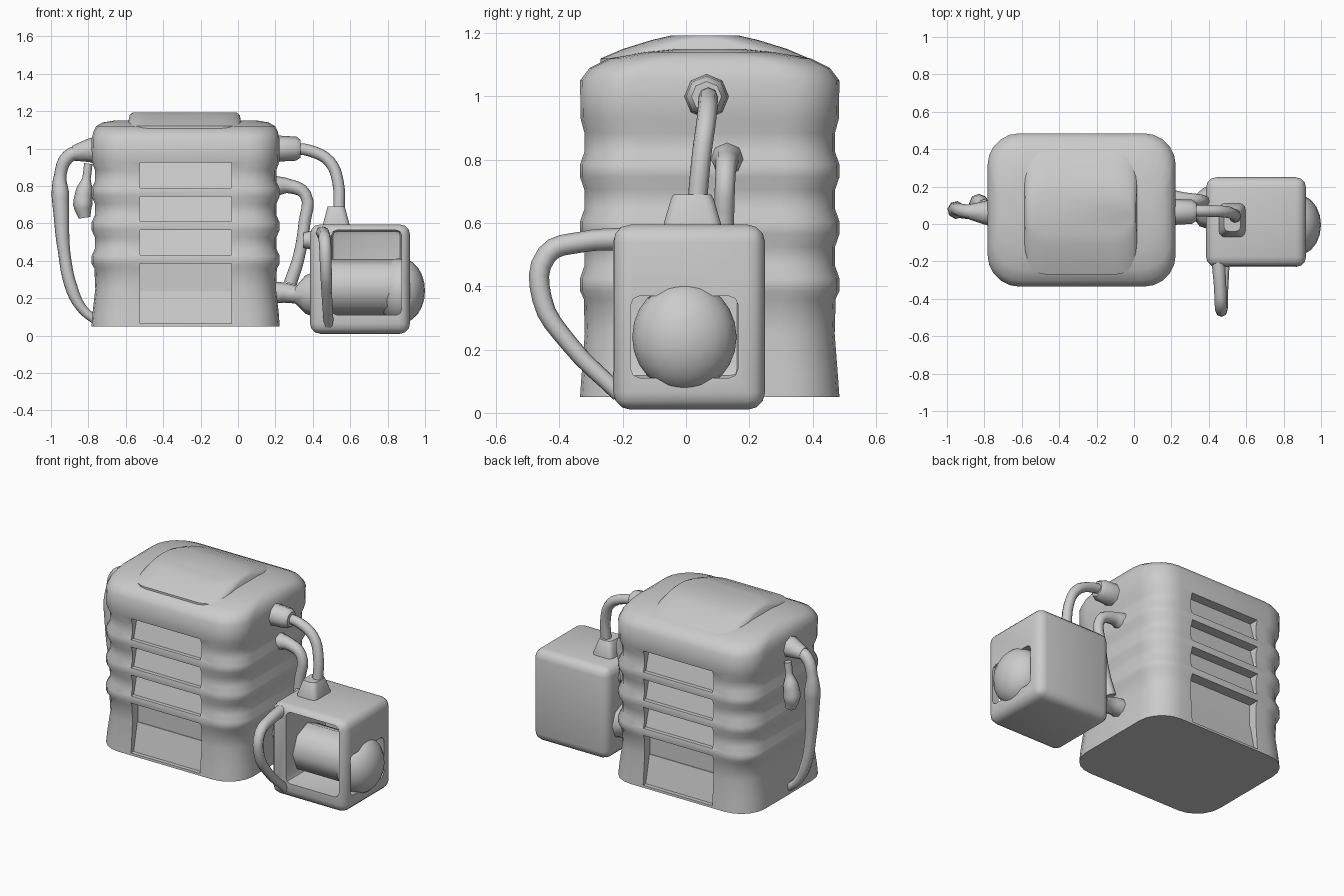
import bpy, bmesh, math
from mathutils import Vector

if "Cube" in bpy.data.objects:
    bpy.data.objects.remove(bpy.data.objects["Cube"])


def finish(ob, angle=40):
    bpy.ops.object.select_all(action='DESELECT')
    ob.select_set(True)
    bpy.context.view_layer.objects.active = ob
    bpy.ops.object.shade_smooth_by_angle(angle=math.radians(angle))
    return ob


def from_bmesh(name, bm):
    bmesh.ops.recalc_face_normals(bm, faces=bm.faces)
    me = bpy.data.meshes.new(name)
    bm.to_mesh(me)
    bm.free()
    ob = bpy.data.objects.new(name, me)
    bpy.context.collection.objects.link(ob)
    return ob


def rounded_loft(name, cx, cy, hx, hy, radius, levels, seg=5):
    """Stack rounded rectangles; levels are (z, inset x, inset y)."""
    bm = bmesh.new()
    rings = []
    for z, ix, iy in levels:
        ring = []
        a, b = hx - ix, hy - iy
        r = min(radius, a * .9, b * .9)
        for q, (sx, sy) in enumerate([(1, 1), (-1, 1), (-1, -1), (1, -1)]):
            for i in range(seg + 1):
                t = math.pi / 2 * (q + i / seg)
                ring.append(bm.verts.new((cx + sx * (a - r) + r * math.cos(t),
                                          cy + sy * (b - r) + r * math.sin(t), z)))
        rings.append(ring)
    n = len(rings[0])
    for lo, hi in zip(rings, rings[1:]):
        for i in range(n):
            bm.faces.new((lo[i], lo[(i + 1) % n], hi[(i + 1) % n], hi[i]))
    bm.faces.new(rings[0][::-1])
    bm.faces.new(rings[-1])
    return from_bmesh(name, bm)


def box(name, lo, hi, bevel=0, seg=3):
    bm = bmesh.new()
    bmesh.ops.create_cube(bm, size=1)
    lo, hi = Vector(lo), Vector(hi)
    for v in bm.verts:
        v.co = Vector((v.co[k] + .5) * (hi[k] - lo[k]) + lo[k] for k in range(3))
    if bevel:
        bmesh.ops.bevel(bm, geom=bm.edges[:], offset=bevel, segments=seg,
                        profile=.5, affect='EDGES')
    return from_bmesh(name, bm)


def cut(ob, cutter):
    m = ob.modifiers.new('cut', 'BOOLEAN')
    m.operation, m.solver, m.object = 'DIFFERENCE', 'EXACT', cutter
    bpy.context.view_layer.objects.active = ob
    bpy.ops.object.modifier_apply(modifier=m.name)
    bpy.data.objects.remove(cutter)


def tube(name, points, r, smooth=True):
    """Hose through points (x, y, z, relative radius)."""
    cu = bpy.data.curves.new(name, 'CURVE')
    cu.dimensions = '3D'
    cu.bevel_depth, cu.bevel_resolution = r, 2
    cu.use_fill_caps = True
    cu.resolution_u = 4
    sp = cu.splines.new('BEZIER' if smooth else 'POLY')
    pts = sp.bezier_points if smooth else sp.points
    pts.add(len(points) - 1)
    for p, (x, y, z, k) in zip(pts, points):
        p.co = (x, y, z) if smooth else (x, y, z, 1)
        p.radius = k
        if smooth:
            p.handle_left_type = p.handle_right_type = 'AUTO'
    ob = bpy.data.objects.new(name, cu)
    bpy.context.collection.objects.link(ob)
    bpy.ops.object.select_all(action='DESELECT')
    ob.select_set(True)
    bpy.context.view_layer.objects.active = ob
    bpy.ops.object.convert(target='MESH')
    return finish(bpy.context.object, 50)


# Main pack body with ribs and a domed top
levels = [(.05, .0, .0), (.12, .005, .005), (.25, .02, .015), (.36, .015, .012)]
for z in (.405, .585, .765):
    levels += [(z - .02, 0, 0), (z + .02, 0, 0), (z + .06, .018, .014), (z + .12, .018, .014)]
levels += [(.93, .002, .002), (1.05, 0, 0), (1.09, .01, .03), (1.12, .025, .09),
           (1.14, .06, .2), (1.15, .12, .3)]
body = rounded_loft('pack_body', -.28, .075, .503, .41, .17, levels)

# Recessed cells between the straps, front and back
for lo, hi in ((.79, .925), (.61, .745), (.43, .565), (.065, .385)):
    for y0, y1 in ((-.5, -.265), (.415, .6)):
        cut(body, box('cell_cutter', (-.525, y0, lo), (-.035, y1, hi)))
finish(body)

# Sloped pad inside each cell, mirrored front to back
for lo, hi in ((.79, .925), (.61, .745), (.43, .565), (.065, .24)):
    for side in (-1, 1):
        pad = box('cell_pad', (-.53, -.03, lo - .01), (-.03, .03, hi))
        for v in pad.data.vertices:
            out = .385 if v.co.z < (lo + hi) / 2 else .345
            v.co.y = .075 + side * (out if v.co.y > 0 else .31)
        bm = bmesh.new()
        bm.from_mesh(pad.data)
        bmesh.ops.recalc_face_normals(bm, faces=bm.faces)
        bm.to_mesh(pad.data)
        bm.free()

# Raised lid
finish(rounded_loft('lid', -.285, .06, .305, .33, .12,
                    [(1.05, 0, 0), (1.12, 0, 0), (1.15, .005, .07),
                     (1.178, .01, .16), (1.192, .025, .22)]))

# Side case, open at the front with a window on the right
case = box('side_case', (.385, -.23, .01), (.92, .25, .595), .055)
cut(case, box('front_cutter', (.50, -.4, .11), (.875, .17, .565), .03, 2))
cut(case, box('side_cutter', (.8, -.175, .11), (1.1, .165, .37), .03, 2))
finish(case)

# Drum inside the case, with a domed end
tube('drum', [(.42, -.01, .26, 1), (.9, -.01, .26, 1)], .15, False)
bm = bmesh.new()
bmesh.ops.create_uvsphere(bm, u_segments=20, v_segments=12, radius=1)
for v in bm.verts:
    v.co = (.87 + v.co.x * .13, -.005 + v.co.y * .165, .24 + v.co.z * .175)
finish(from_bmesh('drum_dome', bm), 60)

# Case handle
tube('case_handle', [(.45, -.19, .55, 1.1), (.46, -.33, .54, 1), (.465, -.44, .50, 1),
                     (.47, -.455, .36, .95), (.475, -.37, .22, .85), (.485, -.21, .06, .8)], .033)

# Socket on top of the case
finish(rounded_loft('hose_socket', .525, .02, .07, .09, .03,
                    [(.57, 0, 0), (.60, 0, 0), (.675, .02, .022), (.69, .025, .03)], 3))

# Upper hose and its collar
tube('upper_hose', [(.28, .07, 1.0, 1), (.38, .07, .99, 1), (.49, .065, .93, 1),
                    (.535, .05, .82, 1), (.54, .035, .66, 1)], .031)
tube('upper_collar', [(.18, .065, 1.0, 1.1), (.24, .065, 1.0, 1), (.31, .065, 1.0, .95),
                      (.335, .065, 1.0, .7)], .068, False)

# Lower hose between the body and the case
tube('lower_hose', [(.20, .13, .80, 1.7), (.27, .13, .80, 1.2), (.36, .125, .755, 1),
                    (.355, .12, .6, 1), (.325, .12, .42, 1), (.28, .12, .28, 1.1)], .032)
tube('lower_connector', [(.18, .11, .23, 1), (.25, .11, .23, .9), (.31, .1, .22, .8),
                         (.36, .09, .22, 1.7), (.42, .09, .22, 2.1)], .06, False)
tube('case_stud', [(.35, .09, .51, .9), (.41, .09, .51, 1.2)], .045, False)

# Left side hose with collar and grip
tube('left_hose', [(-.82, .06, .99, 1.2), (-.91, .07, .955, 1.1), (-.95, .08, .86, 1),
                   (-.95, .075, .76, 1.45), (-.945, .07, .66, 1.3), (-.93, .065, .45, 1),
                   (-.885, .06, .24, 1), (-.83, .06, .14, .8), (-.76, .06, .08, .7)], .033)
tube('left_collar', [(-.74, .06, .99, 1.3), (-.80, .06, .99, 1), (-.88, .065, .975, .65)],
     .062, False)

# Left side knob
tube('left_knob', [(-.80, .11, .92, .5), (-.81, .11, .84, .5), (-.82, .11, .78, 1),
                   (-.83, .11, .70, 1.15), (-.82, .11, .63, .7)], .045)
